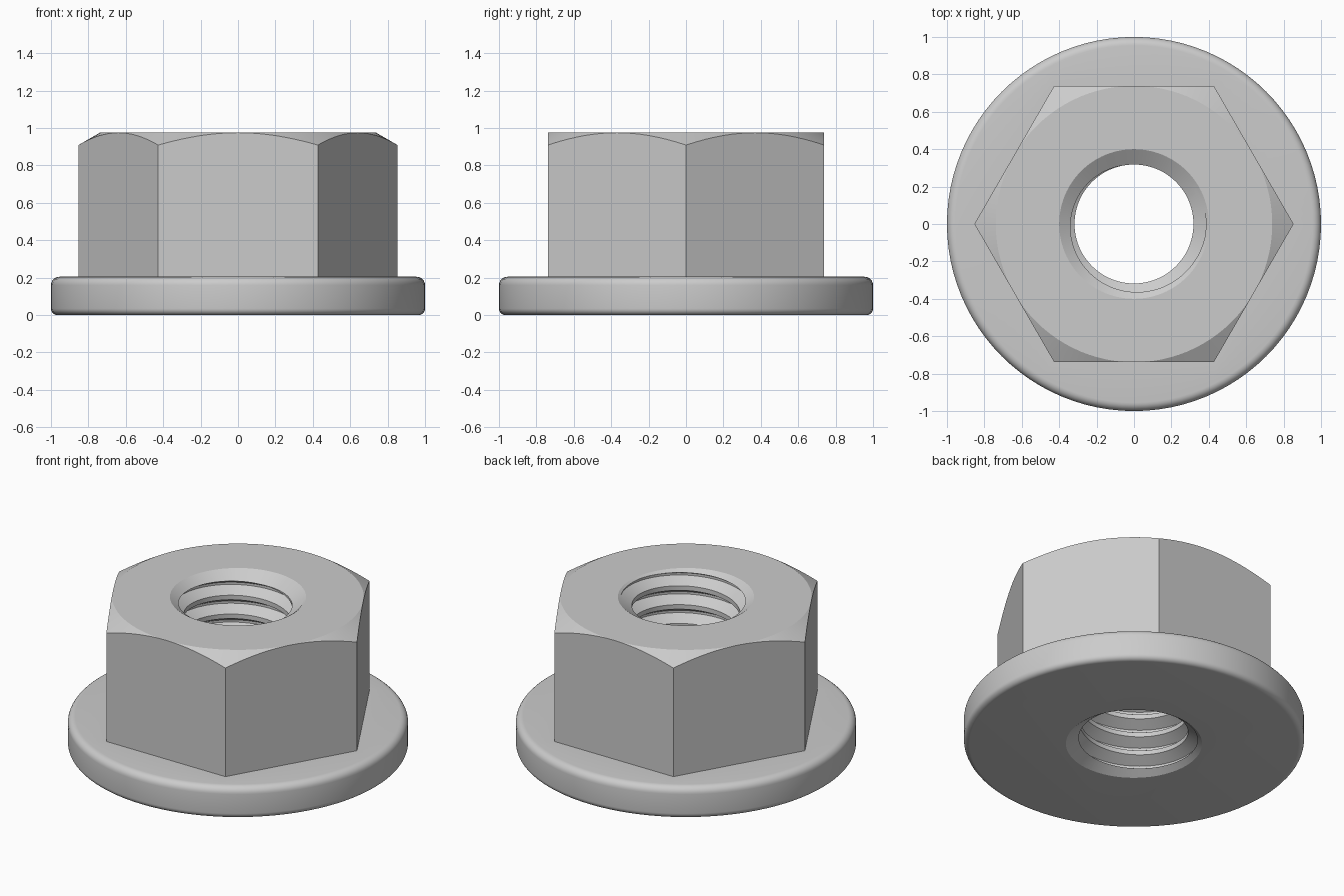
import bpy, bmesh
from math import sin, cos, pi, radians, tan

if "Cube" in bpy.data.objects:
    bpy.data.objects.remove(bpy.data.objects["Cube"])

N = 96                       # segments around the axis (multiple of 6)
TOP, FLANGE_TOP = 0.975, 0.205
APOTHEM = 0.739              # half the distance across the hex flats
R_MINOR, R_MAJOR, R_RIM = 0.318, 0.385, 0.40
PITCH = 0.122


def finish(bm, name):
    bmesh.ops.recalc_face_normals(bm, faces=bm.faces)
    mesh = bpy.data.meshes.new(name)
    bm.to_mesh(mesh)
    bm.free()
    ob = bpy.data.objects.new(name, mesh)
    bpy.context.collection.objects.link(ob)
    return ob


def skin(name, rings):
    """Closed solid from rings; each ring is a function angle -> (radius, z)."""
    bm = bmesh.new()
    rows = []
    for ring in rings:
        row = []
        for i in range(N):
            a = 2 * pi * i / N
            r, z = ring(a)
            row.append(bm.verts.new((r * cos(a), r * sin(a), z)))
        rows.append(row)
    for lo, hi in zip(rows, rows[1:]):
        for i in range(N):
            j = (i + 1) % N
            bm.faces.new((lo[i], lo[j], hi[j], hi[i]))
    bm.faces.new(rows[0][::-1])
    bm.faces.new(rows[-1])
    bmesh.ops.remove_doubles(bm, verts=bm.verts, dist=1e-5)
    return finish(bm, name)


def circle(r, z):
    return lambda a: (r, z)


def hex_radius(a):
    return APOTHEM / cos(a % (pi / 3) - pi / 6)


def hex_top(a):
    r = hex_radius(a)
    return r, TOP - (r - APOTHEM) * tan(radians(30))


# Outer body: rounded flange, hexagon, conical chamfer on the hex corners
def fillet(radius, zc, start):
    steps = [radians(start + 15 * k) for k in range(7)]
    return [circle(1 - radius + radius * cos(t), zc + radius * sin(t)) for t in steps]


rings = fillet(0.035, 0.035, -90) + fillet(0.045, FLANGE_TOP - 0.045, 0)
rings += [lambda a: (hex_radius(a), FLANGE_TOP), hex_top, circle(APOTHEM, TOP)]
nut = skin("flange_nut", rings)


# Thread cutter: helical sheet whose last column joins the first one turn higher
def thread_cutter():
    profile = [(0, R_MINOR), (0.32, R_MAJOR), (0.44, R_MAJOR), (0.76, R_MINOR)]
    turns = 13
    z0 = 0.915 - 10 * PITCH
    bm = bmesh.new()
    cols = []
    for i in range(N):
        a = 2 * pi * i / N
        cols.append([bm.verts.new((r * cos(a), r * sin(a), z0 + PITCH * (k + off + i / N)))
                     for k in range(turns) for off, r in profile])
    rows = len(cols[0])
    for i in range(N):
        nxt, shift = (cols[i + 1], 0) if i < N - 1 else (cols[0], len(profile))
        for j in range(rows - 1 - shift):
            bm.faces.new((cols[i][j], nxt[j + shift], nxt[j + shift + 1], cols[i][j + 1]))
    # close both ends with fans well outside the nut
    edges = [e for e in bm.edges if len(e.link_faces) == 1]
    low, high = bm.verts.new((0, 0, -0.6)), bm.verts.new((0, 0, 1.6))
    for e in edges:
        v1, v2 = e.verts
        bm.faces.new((v1, v2, low if v1.co.z < 0.5 else high))
    return finish(bm, "thread_cutter")


# Countersinks at both ends of the hole
SLOPE = (R_RIM - R_MINOR) / 0.055
deep, out = R_RIM - 0.07 * SLOPE, R_RIM + 0.1 * SLOPE
cutters = [
    thread_cutter(),
    skin("top_countersink", [circle(deep, TOP - 0.07), circle(out, TOP + 0.1)]),
    skin("bottom_countersink", [circle(out, -0.1), circle(deep, 0.07)]),
]

bpy.context.view_layer.objects.active = nut
for cutter in cutters:
    cutter.hide_render = True
    mod = nut.modifiers.new(cutter.name, 'BOOLEAN')
    mod.operation = 'DIFFERENCE'
    mod.solver = 'EXACT'
    mod.object = cutter
    bpy.ops.object.modifier_apply(modifier=mod.name)
for cutter in cutters:
    bpy.data.objects.remove(cutter)

bpy.ops.object.select_all(action='DESELECT')
nut.select_set(True)
bpy.ops.object.shade_smooth_by_angle(angle=radians(20))
